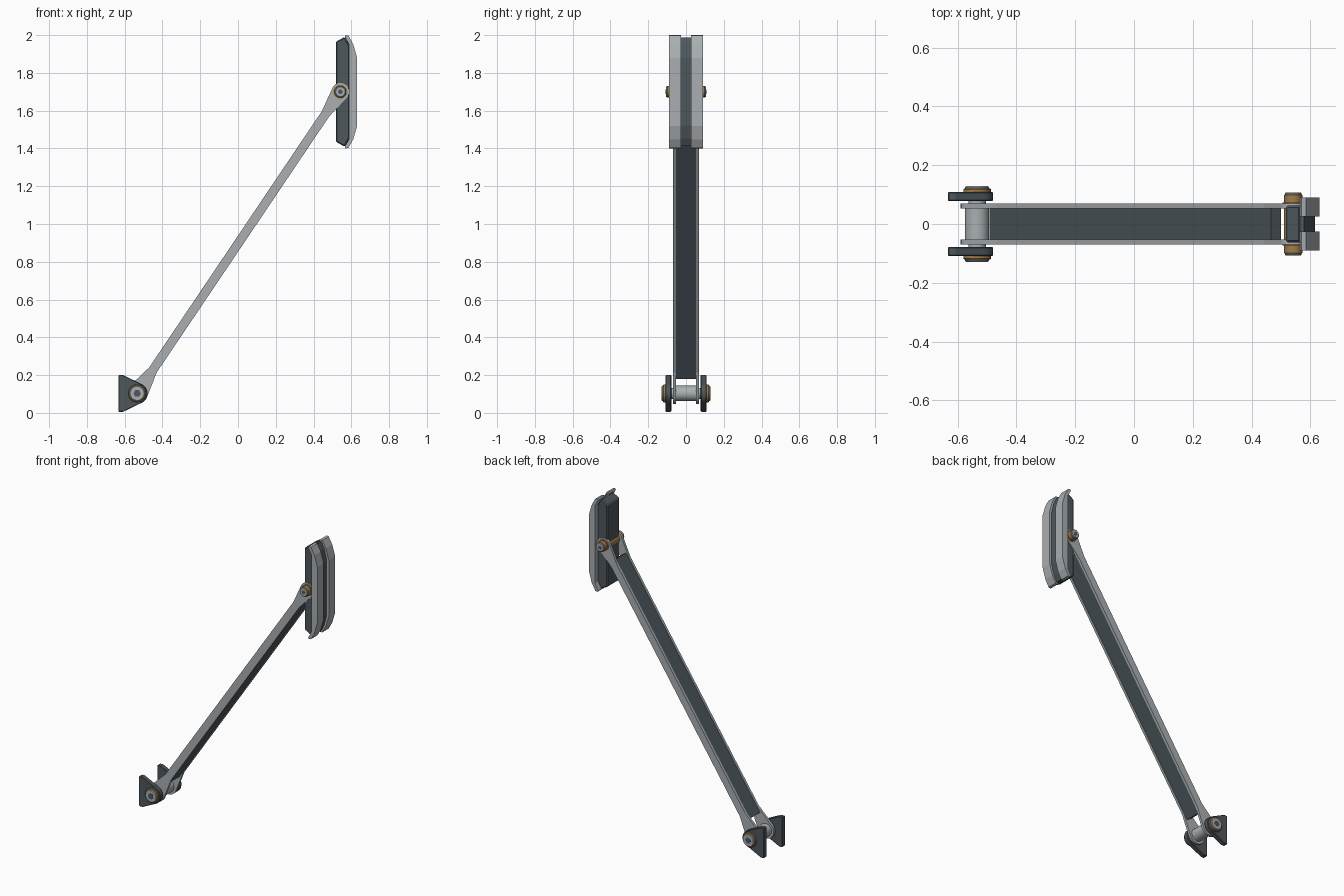
import bpy
import bmesh
from math import cos, sin, pi, atan2, acos
from mathutils import Vector

cube = bpy.data.objects.get("Cube")
if cube:
    bpy.data.objects.remove(cube, do_unlink=True)


def material(name, rgb, rough=0.5):
    m = bpy.data.materials.new(name)
    m.use_nodes = True
    m.diffuse_color = (*rgb, 1)
    bsdf = m.node_tree.nodes["Principled BSDF"]
    bsdf.inputs["Base Color"].default_value = (*rgb, 1)
    bsdf.inputs["Roughness"].default_value = rough
    return m


STEEL = material("light steel", (0.40, 0.43, 0.45))
DARK = material("dark slate", (0.075, 0.095, 0.108))
BRONZE = material("bronze", (0.36, 0.20, 0.07))

LOW = Vector((-0.534, 0.103))   # lower pivot in x, z
TOP = Vector((0.542, 1.70))     # upper pivot in x, z
AXIS = (TOP - LOW).normalized()
SIDE = Vector((AXIS.y, -AXIS.x))
LENGTH = (TOP - LOW).length


def prism(name, outline, y0, y1, mat, bevel=0.0, smooth=False):
    """Extrude an x-z outline from y0 to y1."""
    bm = bmesh.new()
    face = bm.faces.new([bm.verts.new((p[0], y0, p[1])) for p in outline])
    out = bmesh.ops.extrude_face_region(bm, geom=[face])
    moved = [g for g in out["geom"] if isinstance(g, bmesh.types.BMVert)]
    bmesh.ops.translate(bm, verts=moved, vec=(0, y1 - y0, 0))
    bmesh.ops.recalc_face_normals(bm, faces=bm.faces)
    mesh = bpy.data.meshes.new(name)
    bm.to_mesh(mesh)
    bm.free()
    mesh.materials.append(mat)
    obj = bpy.data.objects.new(name, mesh)
    bpy.context.collection.objects.link(obj)
    if bevel:
        mod = obj.modifiers.new("edge chamfer", "BEVEL")
        mod.width = bevel
        mod.segments = 1
        mod.limit_method = "ANGLE"
        mod.angle_limit = pi / 4
    if smooth:
        bpy.ops.object.select_all(action="DESELECT")
        obj.select_set(True)
        bpy.context.view_layer.objects.active = obj
        bpy.ops.object.shade_smooth_by_angle(angle=pi / 6)
    return obj


def arc(center, radius, start, end, steps):
    return [center + radius * Vector((cos(a), sin(a)))
            for a in (start + (end - start) * i / steps for i in range(steps + 1))]


def disc(name, center, radius, y0, y1, mat, bevel=0.0, sides=24):
    ring = arc(center, radius, 0, 2 * pi, sides)[:-1]
    return prism(name, ring, y0, y1, mat, bevel, sides > 6)


def on_arm(s, w):
    return LOW + AXIS * s + SIDE * w


def arm_outline():
    """Slim bar that swells into a round eye at each pivot."""
    half, r_low, r_top = 0.024, 0.056, 0.047
    angle = atan2(AXIS.y, AXIS.x)
    a, b = 0.40 * pi, 0.42 * pi
    pts = [on_arm(0.15, -half)]
    pts += arc(LOW, r_low, angle + a, angle + 2 * pi - a, 16)
    pts += [on_arm(0.15, half), on_arm(LENGTH - 0.14, half)]
    pts += arc(TOP, r_top, angle - pi + b, angle + pi - b, 16)
    pts += [on_arm(LENGTH - 0.14, -half)]
    return pts


def bracket_outline():
    """Flat back edge tapering tangentially to a round nose."""
    r, back, corner = 0.055, -0.633, Vector((-0.608, 0.20))
    d = corner - LOW
    t = atan2(d.y, d.x) - acos(r / d.length)
    top = [Vector((-0.608, 0.2)), Vector((back + 0.004, 0.2)), Vector((back, 0.196))]
    low = [Vector((p.x, 2 * LOW.y - p.y)) for p in reversed(top)]
    return top + low + arc(LOW, r, -t, t, 12)


for side, label in ((1, "back"), (-1, "front")):
    # Arm side plates and base brackets
    prism(label + "_arm_plate", arm_outline(), side * 0.053, side * 0.069, STEEL)
    prism(label + "_base_bracket", bracket_outline(), side * 0.078, side * 0.109,
          DARK, 0.003)
    # Lower pin: bronze washer, steel head, dark socket
    disc(label + "_lower_washer", LOW, 0.047, side * 0.105, side * 0.121, BRONZE, 0.003)
    disc(label + "_lower_pin_head", LOW, 0.041, side * 0.115, side * 0.129, STEEL, 0.004)
    disc(label + "_lower_socket", LOW, 0.02, side * 0.126, side * 0.13, DARK, sides=6)
    # Upper pin
    disc(label + "_upper_washer", TOP, 0.037, side * 0.066, side * 0.074, BRONZE)
    disc(label + "_upper_collar", TOP, 0.031, side * 0.07, side * 0.1, BRONZE, 0.002)
    disc(label + "_upper_pin_head", TOP, 0.028, side * 0.09, side * 0.107, STEEL, 0.003)
    disc(label + "_upper_socket", TOP, 0.013, side * 0.105, side * 0.108, DARK, sides=6)

# Through pins and the web panel between the plates
disc("lower_pin", LOW, 0.041, -0.056, 0.056, STEEL)
disc("lower_pin_core", LOW, 0.03, -0.11, 0.11, STEEL)
disc("upper_sleeve", TOP, 0.032, -0.055, 0.055, BRONZE)
web = [on_arm(s, w) for s, w in ((0.107, -0.021), (0.107, 0.021),
                                 (LENGTH - 0.105, 0.021), (LENGTH - 0.105, -0.021))]
prism("arm_web", web, -0.054, 0.054, DARK)

# Pad: two bent strips carried on a dark block
MID = 1.70


def mirrored(upper):
    return [(x, MID + z) for x, z in upper] + \
           [(x, MID - z) for x, z in reversed(upper)]


strip = mirrored([(0.588, 0.25), (0.565, 0.292), (0.570, 0.30), (0.585, 0.297),
                  (0.610, 0.252), (0.631, 0.18)])
# the inner face closes the strip between its first and last points
for side, label in ((1, "back"), (-1, "front")):
    prism(label + "_pad_strip", strip, side * 0.026, side * 0.091, STEEL)

block = mirrored([(0.518, 0.265), (0.560, 0.288), (0.568, 0.286), (0.590, 0.245)])
prism("pad_block", block, -0.063, 0.063, DARK, 0.006)
rib = mirrored([(0.56, 0.285), (0.578, 0.288), (0.598, 0.248), (0.616, 0.178)])
prism("pad_rib", rib, -0.027, 0.027, DARK)
